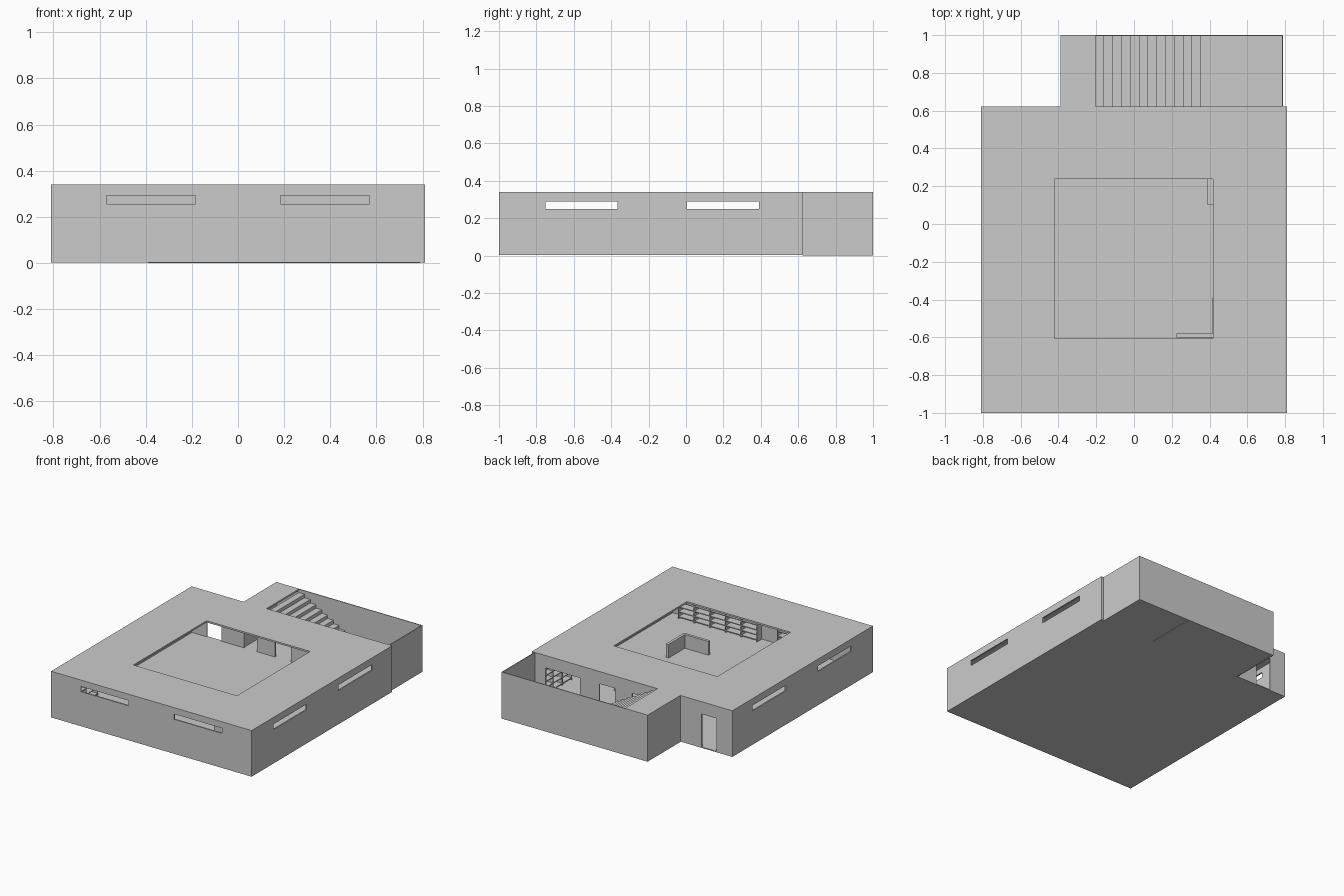
import bpy, bmesh

if "Cube" in bpy.data.objects:
    bpy.data.objects.remove(bpy.data.objects["Cube"])

H = 0.34      # roof height
F = 0.01      # floor level
T = 0.01      # wall thickness


def finish(name, bm):
    bmesh.ops.recalc_face_normals(bm, faces=bm.faces)
    me = bpy.data.meshes.new(name)
    bm.to_mesh(me)
    bm.free()
    ob = bpy.data.objects.new(name, me)
    bpy.context.scene.collection.objects.link(ob)
    return ob


def boxes(name, spans):
    """One object from (x0, x1, y0, y1, z0, z1) spans."""
    bm = bmesh.new()
    for x0, x1, y0, y1, z0, z1 in spans:
        vs = bmesh.ops.create_cube(bm, size=1)["verts"]
        for v in vs:
            v.co = (x0 + (v.co.x + .5) * (x1 - x0),
                    y0 + (v.co.y + .5) * (y1 - y0),
                    z0 + (v.co.z + .5) * (z1 - z0))
    return finish(name, bm)


def prism(name, pts, vec):
    """Extrude a closed outline along vec."""
    bm = bmesh.new()
    f = bm.faces.new([bm.verts.new(p) for p in pts])
    ext = bmesh.ops.extrude_face_region(bm, geom=[f], use_keep_orig=True)
    bmesh.ops.translate(bm, vec=vec,
                        verts=[v for v in ext["geom"] if isinstance(v, bmesh.types.BMVert)])
    return finish(name, bm)


def cut(ob, spans):
    cutter = boxes("cutter", spans)
    cutter.hide_render = True
    m = ob.modifiers.new("openings", "BOOLEAN")
    m.operation, m.solver, m.object = "DIFFERENCE", "EXACT", cutter
    bpy.context.view_layer.objects.active = ob
    bpy.ops.object.modifier_apply(modifier=m.name)
    bpy.data.objects.remove(cutter)


def shelving(name, along, a0, a1, b0, b1, z1, bays, levels):
    """Open rack running along the x or y axis."""
    t, s = 0.006, []
    for i in range(bays + 1):
        a = a0 + (a1 - a0 - t) * i / bays
        s.append((a, a + t, b0, b1, F, z1))
    for i in range(levels + 1):
        z = F + .01 + (z1 - F - .01 - t) * i / levels
        s.append((a0, a1, b0, b1, z, z + t))
    if along == "y":
        s = [(q[2], q[3], q[0], q[1], q[4], q[5]) for q in s]
    boxes(name, s)


# floor slab in the L-shaped plan
outline = [(-.81, -1), (.81, -1), (.81, .622), (.79, .622), (.79, 1),
           (-.39, 1), (-.39, .622), (-.81, .622)]
prism("floor", [(x, y, .003) for x, y in outline], (0, 0, F - .003))

# roof slab with courtyard opening
roof_outline = [(-.81, -1), (.81, -1), (.81, .622), (-.205, .622),
                (-.205, 1), (-.39, 1), (-.39, .622), (-.81, .622)]
roof = prism("roof", [(x, y, H - .012) for x, y in roof_outline], (0, 0, .012))
cut(roof, [(-.42, .417, -.607, .238, .2, .5)])

# main outer walls with strip windows
front = boxes("front_wall", [(-.80, .80, -1, -1 + T, .003, H - .012)])
cut(front, [(x, x + .385, -1.1, -.9, .255, .293) for x in (-.57, .185)])
for side, name in ((-1, "left_wall"), (1, "right_wall")):
    x0, x1 = sorted((side * .81, side * (.81 - T)))
    wall = boxes(name, [(x0, x1, -1, .622, .003, H - .012)])
    cut(wall, [(x0 - .1, x1 + .1, y, y + .385, .25, .29) for y in (-.75, .005)])

# rear wall: outside door, passages below the stair, wide bay to the sunken yard
back = boxes("back_wall", [(-.80, .80, .622 - T, .622, .003, H - .012)])
cut(back, [(a, b, .5, .7, F, .25) for a, b in
           ((-.68, -.56), (-.38, -.275), (-.13, 0), (.14, .265), (.42, .70))])

# stairwell walls
boxes("stairwell_back_wall", [(-.39, .79, .994, 1, 0, H)])
boxes("stairwell_right_wall", [(.784, .79, .622, .994, 0, H)])
boxes("stairwell_left_wall", [(-.39, -.384, .622, .994, 0, H - .012)])

# stair: saw-tooth profile with a sloping underside
n, xa, xb = 12, -.205, .355
run, rise = (xb - xa) / n, (H - F) / (n + 1)
profile = [(xa, H)]
for i in range(n):
    z = H - rise * (i + 1)
    profile += [(xa + run * i, z), (xa + run * (i + 1), z)]
profile += [(xb, 0), (xb - run, 0), (xa, H - rise - .04)]
prism("stair", [(x, .622, z) for x, z in profile[1:]], (0, .372, 0))

# low L-shaped counter in the courtyard
boxes("counter", [(.225, .42, -.60, -.58, F, .11), (.415, .435, -.60, -.39, F, .11)])

# small cabinet at the courtyard edge
boxes("cabinet", [(.39, .417, .10, .238, F, .11)])

# shelving racks along the walls
shelving("front_shelves", "x", .08, .72, -.988, -.935, .17, 5, 4)
shelving("front_left_shelves", "x", -.40, -.08, -.988, -.935, .17, 2, 4)
shelving("left_shelves", "y", -.95, -.55, -.798, -.745, .2, 3, 4)
shelving("right_shelves", "y", .25, .58, .745, .798, .2, 3, 4)
